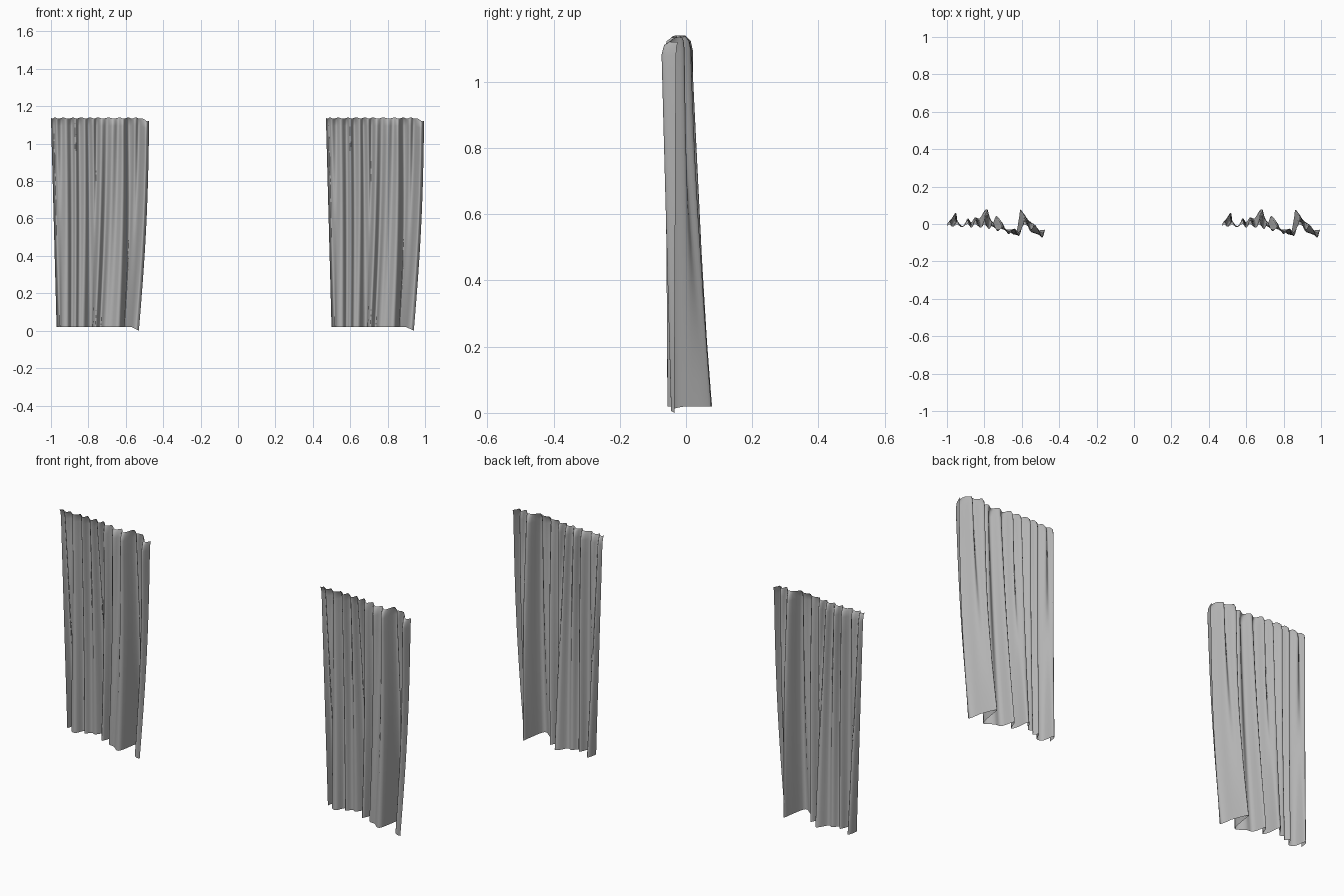
import bpy, bmesh, math
from mathutils import Vector

cube = bpy.data.objects.get("Cube")
if cube:
    bpy.data.objects.remove(cube)

# Grey cloth
cloth = bpy.data.materials.new("grey_cloth")
cloth.use_nodes = True
GREY = (0.45, 0.45, 0.45, 1)
cloth.diffuse_color = GREY
cloth.node_tree.nodes["Principled BSDF"].inputs["Base Color"].default_value = GREY

# Pleat lines of the gathered top and of the looser hem, as (x, y)
TOP = [(-1, 0), (-.985, .015), (-.97, -.01), (-.945, .015), (-.92, -.015), (-.89, .02),
       (-.87, -.02), (-.85, .02), (-.82, -.02), (-.80, .015), (-.775, -.03), (-.755, .01),
       (-.73, -.04), (-.70, -.015), (-.67, -.055), (-.64, -.03), (-.615, -.065), (-.59, .01),
       (-.57, 0), (-.55, -.035), (-.53, -.005), (-.51, -.04), (-.49, -.075), (-.475, -.03)]
HEM = [(-.97, .01), (-.962, .05), (-.95, .055), (-.94, 0), (-.91, -.01), (-.89, .03),
       (-.87, .01), (-.85, .035), (-.825, .03), (-.80, .07), (-.782, .075), (-.775, .02),
       (-.76, -.01), (-.735, .045), (-.715, -.02), (-.68, -.03), (-.635, -.055), (-.615, .03),
       (-.608, .075), (-.595, .06), (-.575, .01), (-.56, -.03), (-.545, -.045), (-.53, -.035)]
STEPS, ROWS, HEIGHT = 4, 14, 1.12


def smooth_line(points):
    """Catmull-Rom curve through the points."""
    p = [Vector(q) for q in points]
    p = [2 * p[0] - p[1]] + p + [2 * p[-1] - p[-2]]
    line = []
    for a, b, c, d in zip(p, p[1:], p[2:], p[3:]):
        for i in range(STEPS):
            t = i / STEPS
            line.append(0.5 * (2 * b + (c - a) * t + (2 * a - 5 * b + 4 * c - d) * t ** 2
                               + (3 * b - a - 3 * c + d) * t ** 3))
    return line + [p[-2]]


def make_curtain(name, shift):
    top, hem = smooth_line(TOP), smooth_line(HEM)
    last = len(top) - 1
    bm = bmesh.new()
    rows = []
    # Levels up the cloth, with a last short row pinched at the heading
    levels = [0.96 * r / ROWS for r in range(ROWS + 1)] + [0.985, 1]
    for t in levels:
        pinch = {0.985: 0.85, 1: 0.5}.get(t, 1)
        row = []
        for i, (a, b) in enumerate(zip(hem, top)):
            u = i / last
            p = a.lerp(b, t)
            x = p.x + 0.012 * u * math.sin(math.pi * t)
            y = -0.02 + (p.y + 0.02) * pinch
            sag = 0.02 * max(0, (u - 0.88) / 0.12)
            z = 0.02 + HEIGHT * t - sag
            if t == 1:
                z -= 0.006 * (1 + math.sin(i * 0.8)) / 2
            row.append(bm.verts.new((x + shift, y, z)))
        rows.append(row)
    # Cloth faces point to the rear
    for low, high in zip(rows, rows[1:]):
        for i in range(last):
            bm.faces.new((low[i], high[i], high[i + 1], low[i + 1]))
    mesh = bpy.data.meshes.new(name)
    bm.to_mesh(mesh)
    bm.free()
    mesh.materials.append(cloth)
    for f in mesh.polygons:
        f.use_smooth = True
    obj = bpy.data.objects.new(name, mesh)
    bpy.context.collection.objects.link(obj)


make_curtain("right_curtain", 0)
make_curtain("left_curtain", 1.47)
